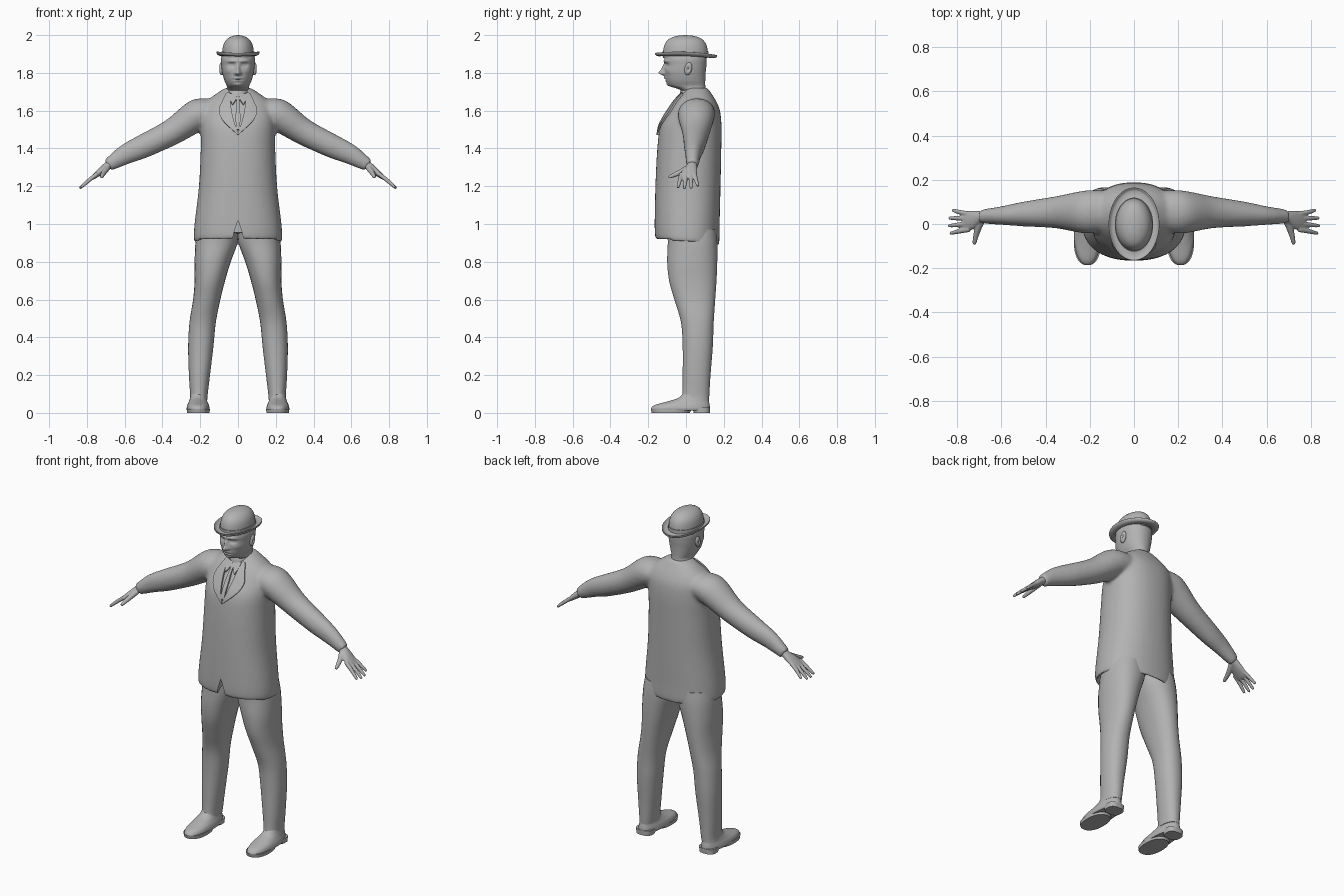
import bpy, bmesh, math
from mathutils import Vector
from mathutils.bvhtree import BVHTree

if "Cube" in bpy.data.objects:
    bpy.data.objects.remove(bpy.data.objects["Cube"])

grey = bpy.data.materials.new("plain_grey")
grey.use_nodes = True
grey.diffuse_color = (0.45, 0.45, 0.45, 1)
grey.node_tree.nodes["Principled BSDF"].inputs["Base Color"].default_value = grey.diffuse_color


def spline(keys, steps):
    """Smooth interpolation through a list of equal-length tuples."""
    out = []
    for i in range(len(keys) - 1):
        p0, p1, p2, p3 = (keys[min(max(i + k, 0), len(keys) - 1)] for k in (-1, 0, 1, 2))
        for s in range(steps):
            t = s / steps
            out.append([b + 0.5 * t * (c - a + t * (2*a - 5*b + 4*c - d + t * (3*(b - c) + d - a)))
                        for a, b, c, d in zip(p0, p1, p2, p3)])
    return out + [list(keys[-1])]


def level(z, x0, x1, y0, y1):
    """Horizontal ring: centre, u axis, v axis."""
    return ((x0 + x1) / 2, (y0 + y1) / 2, z, (x1 - x0) / 2, 0, 0, 0, (y1 - y0) / 2, 0)


def limb(side, x, y, z, a, b, tilt):
    """Ring across a limb running outwards and down."""
    t = math.radians(tilt)
    return (side * x, y, z, side * a * math.cos(t), 0, a * math.sin(t), 0, b, 0)


def tube(points, radii):
    """Round rings along a path of points."""
    pts = [Vector(p) for p in points]
    q = (pts[-1] - pts[0]).to_track_quat('Z', 'Y')
    return [(*p, *(q @ Vector((r, 0, 0))), *(q @ Vector((0, r, 0)))) for p, r in zip(pts, radii)]


def loft(bm, keys, steps=6, sides=32, power=2.0):
    rows = []
    for r in spline(keys, steps):
        c, u, v = Vector(r[:3]), Vector(r[3:6]), Vector(r[6:])
        row = []
        for k in range(sides):
            a = math.tau * (k + 0.5) / sides
            cu, sv = math.cos(a), math.sin(a)
            row.append(bm.verts.new(c + u * math.copysign(abs(cu) ** (2 / power), cu)
                                    + v * math.copysign(abs(sv) ** (2 / power), sv)))
        rows.append(row)
    for lo, hi in zip(rows, rows[1:]):
        for k in range(sides):
            n = (k + 1) % sides
            bm.faces.new((lo[k], lo[n], hi[n], hi[k]))
    bm.faces.new(rows[0][::-1])
    bm.faces.new(rows[-1])


def finish(name, bm, voxel=0, smooth=0, angle=50, cutter=None, thick=0):
    bmesh.ops.recalc_face_normals(bm, faces=bm.faces)
    me = bpy.data.meshes.new(name)
    bm.to_mesh(me)
    bm.free()
    me.materials.append(grey)
    ob = bpy.data.objects.new(name, me)
    bpy.context.collection.objects.link(ob)
    if voxel:
        m = ob.modifiers.new("blend", 'REMESH')
        m.mode, m.voxel_size = 'VOXEL', voxel
        m = ob.modifiers.new("soften", 'SMOOTH')
        m.iterations, m.factor = smooth, 0.5
    if cutter:
        m = ob.modifiers.new("cut", 'BOOLEAN')
        m.operation, m.object = 'DIFFERENCE', cutter
    if thick:
        m = ob.modifiers.new("thickness", 'SOLIDIFY')
        m.thickness, m.offset = thick, 0
    bpy.context.view_layer.update()
    ob.data = bpy.data.meshes.new_from_object(ob.evaluated_get(bpy.context.evaluated_depsgraph_get()))
    ob.modifiers.clear()
    bpy.ops.object.select_all(action='DESELECT')
    ob.select_set(True)
    bpy.context.view_layer.objects.active = ob
    bpy.ops.object.shade_smooth_by_angle(angle=math.radians(angle))
    return ob


def part(name, keys, steps=6, sides=32, power=2.0, warp=None, **kw):
    bm = bmesh.new()
    loft(bm, keys, steps, sides, power)
    if warp:
        for v in bm.verts:
            warp(v.co)
    return finish(name, bm, **kw)


# Wedge that opens the front hem of the coat
bm = bmesh.new()
ends = [[bm.verts.new((x, y, z)) for x, z in ((-.045, .85), (.045, .85), (.02, .96), (0, 1.02), (-.02, .96))]
        for y in (-.3, -.11)]
for k in range(5):
    bm.faces.new((ends[0][k], ends[0][k - 1], ends[1][k - 1], ends[1][k]))
for e in ends:
    bm.faces.new(e)
notch = finish("hem_notch_cutter", bm)

# Coat: torso and both sleeves blended together
bm = bmesh.new()
loft(bm, [level(z, -w, w, y0, y1) for z, w, y0, y1 in (
    (.95, .212, -.14, .155), (.905, .222, -.152, .165), (.915, .234, -.163, .176),
    (1.0, .230, -.166, .178), (1.2, .207, -.162, .183), (1.4, .197, -.152, .187),
    (1.52, .196, -.135, .188), (1.6, .19, -.09, .18), (1.65, .165, -.055, .16),
    (1.69, .115, -.02, .135), (1.72, .068, .0, .115))], sides=48, power=2.3)
for v in bm.verts:
    if v.co.z < 1:
        v.co.z -= .1 * v.co.y * (1 - max(0, v.co.z - .9) * 10)
for s in (-1, 1):
    loft(bm, [limb(s, *k) for k in (
        (.06, .065, 1.60, .06, .075, 65), (.2, .055, 1.583, .085, .098, 63),
        (.35, .053, 1.487, .07, .073, 63), (.5, .045, 1.412, .063, .056, 65),
        (.6, .038, 1.366, .053, .042, 62), (.69, .034, 1.31, .034, .032, 58))])
coat = finish("coat", bm, voxel=.01, smooth=8, cutter=notch)
bpy.data.objects.remove(notch)
surface = BVHTree.FromObject(coat, bpy.context.evaluated_depsgraph_get())


def strip(name, a, b, lift, cols=5):
    """Thin cloth panel laid on the chest between two edge lines (x, z)."""
    bm, rows = bmesh.new(), []
    for (ax, az), (bx, bz) in zip(spline(a, 4), spline(b, 4)):
        row = []
        for k in range(cols + 1):
            x, z = ax + (bx - ax) * k / cols, az + (bz - az) * k / cols
            hit = surface.ray_cast(Vector((x, -1, z)), Vector((0, 1, 0)))[0]
            row.append(bm.verts.new((x, (hit.y if hit else 0) - lift, z)))
        rows.append(row)
    for lo, hi in zip(rows, rows[1:]):
        for k in range(cols):
            bm.faces.new((lo[k], lo[k + 1], hi[k + 1], hi[k]))
    finish(name, bm, thick=.01)


# Lapels, shirt collar points and tie
for s, tag in ((1, "left"), (-1, "right")):
    strip(tag + "_lapel", [(s * x, z) for x, z in ((.042, 1.695), (.04, 1.65), (.032, 1.59), (.02, 1.54), (.001, 1.485))],
          [(s * x, z) for x, z in ((.062, 1.69), (.082, 1.65), (.1, 1.60), (.078, 1.545), (.001, 1.472))], .007)
    strip(tag + "_collar_point", [(s * .004, 1.68), (s * .012, 1.655), (s * .028, 1.632)],
          [(s * .045, 1.69), (s * .042, 1.66), (s * .03, 1.63)], .009)
tie_edge = ((.011, 1.68), (.013, 1.662), (.007, 1.648), (.012, 1.58), (.011, 1.5))
strip("tie", [(-x, z) for x, z in tie_edge], tie_edge, .008)
part("collar_band", [level(z, -w, w, y0, y1) for z, w, y0, y1 in (
    (1.65, .07, -.04, .11), (1.69, .064, -.034, .108), (1.712, .061, -.026, .106))])

# Head, with the features pushed in or out of the face: x, z, width, height, depth
features = ((0, 1.80, .013, .014, .03), (0, 1.825, .009, .02, .016), (.034, 1.842, .017, .011, -.013),
            (.03, 1.862, .026, .007, .007), (.034, 1.842, .009, .005, .006), (.012, 1.797, .008, .007, .008),
            (0, 1.772, .022, .006, .008), (0, 1.765, .024, .0025, -.006), (0, 1.757, .019, .005, .006),
            (0, 1.735, .022, .012, .009), (.055, 1.81, .02, .016, .004))


def face(co):
    if co.y < -.03:
        co.y -= sum(d * math.exp(-((abs(co.x) - x) / w) ** 2 - ((co.z - z) / h) ** 2)
                    for x, z, w, h, d in features)


part("head", [level(z, -w, w, y0, y1) for z, w, y0, y1 in (
    (1.64, .06, -.01, .1), (1.70, .058, -.022, .103), (1.718, .058, -.05, .103),
    (1.733, .06, -.088, .102), (1.76, .072, -.105, .102), (1.80, .083, -.112, .104),
    (1.84, .088, -.113, .108), (1.88, .089, -.113, .108), (1.93, .07, -.09, .09))],
     steps=10, sides=128, power=2.15, warp=face, angle=80)

# Ears
for s, tag in ((1, "left"), (-1, "right")):
    bm = bmesh.new()
    bmesh.ops.create_uvsphere(bm, u_segments=24, v_segments=16, radius=1)
    for v in bm.verts:
        dent = max(0, 1 - 2.2 * math.hypot(v.co.y, v.co.z)) if v.co.x * s > 0 else 0
        v.co = Vector((s * .087 + v.co.x * .013 - s * dent * .014,
                       .012 + v.co.y * .02 + v.co.z * .005, 1.822 + v.co.z * .034))
    finish(tag + "_ear", bm, angle=80)


# Bowler hat: domed crown, band and curled brim
def curl(co):
    co.z += .02 * (co.x / .115) ** 2 - .035 * co.y + .008 * (co.y / .165) ** 2


part("hat_crown", [level(z, -w, w, y - .003, -y - .003) for z, w, y in (
    (1.88, .084, -.118), (1.92, .083, -.118), (1.955, .075, -.108), (1.98, .057, -.086),
    (1.995, .03, -.048), (2.0, .002, -.003))], sides=48, angle=80)
part("hat_band", [level(z, -.087, .087, -.125, .119) for z in (1.886, 1.912)], steps=1, sides=48)
part("hat_brim", [level(z, -w, w, -w - .05, w + .05) for z, w in (
    (1.883, .07), (1.878, .085), (1.877, .103), (1.883, .113), (1.891, .115),
    (1.892, .111), (1.886, .102), (1.886, .085), (1.89, .07))], steps=3, sides=64, warp=curl, angle=80)

for s, tag in ((1, "left"), (-1, "right")):
    def mirrored(keys):
        return [level(z, s * a, s * b, y0, y1) for z, a, b, y0, y1 in keys]

    # Trouser leg
    part(tag + "_trouser_leg", mirrored((
        (.97, .0, .215, -.1, .16), (.9, .002, .226, -.097, .166), (.8, .038, .23, -.1, .166),
        (.7, .068, .23, -.09, .162), (.6, .093, .238, -.062, .155), (.48, .117, .257, -.027, .147),
        (.35, .13, .264, -.018, .142), (.2, .148, .26, -.018, .13), (.1, .16, .254, -.02, .124),
        (.066, .163, .256, -.03, .122))), power=2.2)
    # Shoe upper, sole and heel
    part(tag + "_shoe", mirrored((
        (.012, .152, .268, -.182, .125), (.024, .15, .272, -.186, .127), (.042, .154, .268, -.165, .126),
        (.06, .162, .26, -.1, .122), (.08, .168, .254, -.04, .118), (.11, .172, .25, -.01, .112))), power=2.3)
    part(tag + "_sole", mirrored(((0, .15, .27, -.182, .02), (.02, .149, .272, -.187, .03))), steps=1, power=2.3)
    part(tag + "_heel", mirrored(((0, .163, .262, .04, .127), (.03, .16, .264, .035, .128))), steps=1, power=2.8)

    # Hand: wrist, palm, four fingers and a thumb
    bm = bmesh.new()
    loft(bm, [limb(s, *k) for k in (
        (.66, .034, 1.33, .023, .024, 58), (.695, .03, 1.305, .021, .028, 55),
        (.73, .018, 1.277, .018, .042, 52), (.765, .012, 1.248, .012, .045, 50), (.775, .012, 1.24, .006, .038, 50))])
    for y0, y1, reach in ((-.025, -.042, .92), (0, -.008, 1.0), (.025, .027, .98), (.045, .062, .8)):
        x, z = .755 + .084 * reach, 1.256 - .068 * reach
        loft(bm, tube([(s * .745, y0, 1.266), (s * (.755 + x) / 2, (y0 + y1) / 2, (1.262 + z) / 2),
                       (s * (x - .004), y1, z + .003), (s * x, y1, z)], (.0115, .0105, .0075, .003)), sides=16)
    loft(bm, tube([(s * .69, .015, 1.30), (s * .71, -.035, 1.272), (s * .722, -.085, 1.25), (s * .723, -.092, 1.247)],
                  (.016, .014, .009, .003)), sides=16)
    finish(tag + "_hand", bm, voxel=.004, smooth=3, angle=80)
